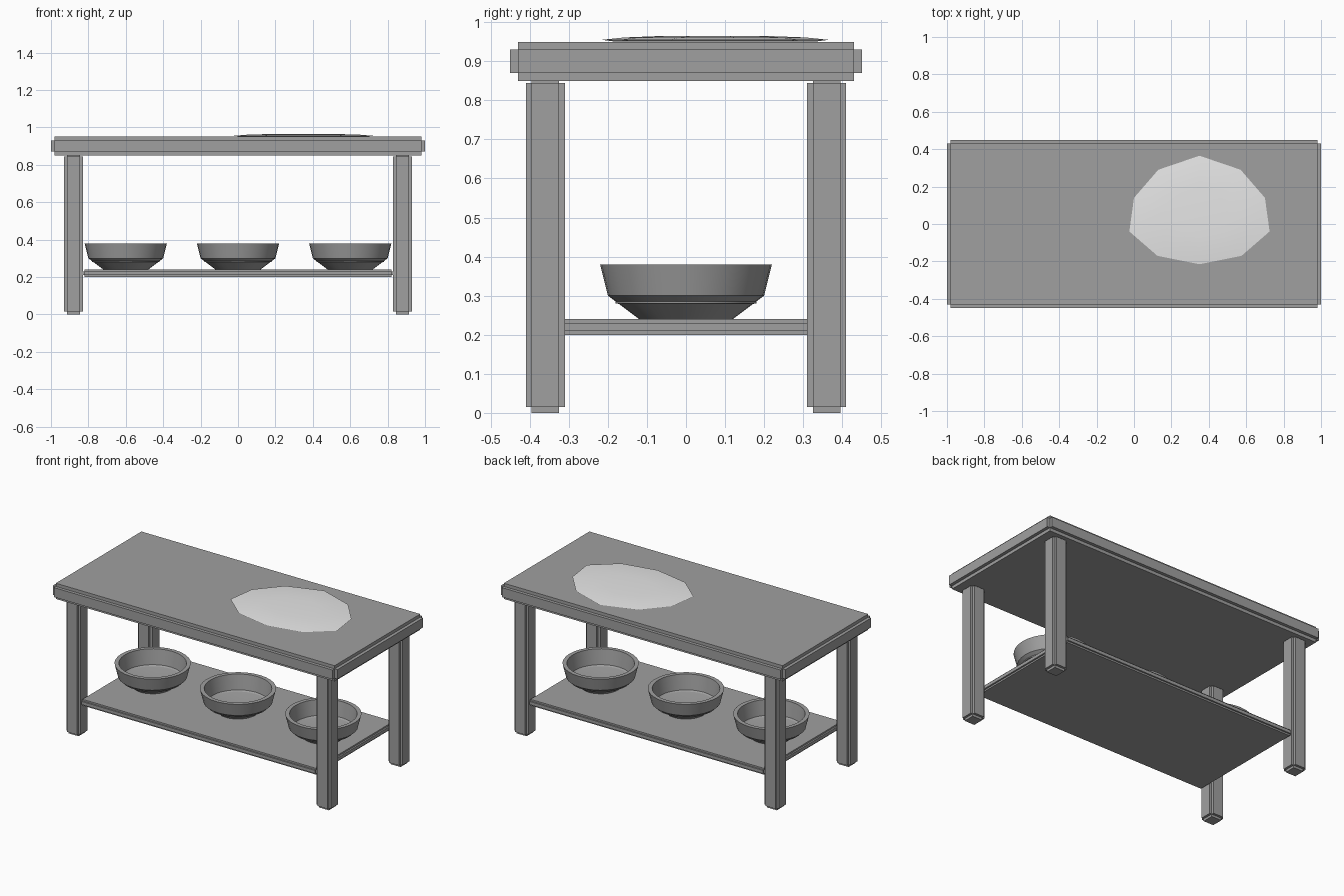
import bpy
import bmesh
from math import cos, sin, pi
from mathutils import Vector

cube = bpy.data.objects.get("Cube")
if cube:
    bpy.data.objects.remove(cube, do_unlink=True)


def make_material(name, value):
    mat = bpy.data.materials.new(name)
    mat.use_nodes = True
    color = (value, value, value, 1)
    mat.diffuse_color = color
    mat.node_tree.nodes["Principled BSDF"].inputs["Base Color"].default_value = color
    return mat


grey = make_material("mid grey", 0.35)
pale = make_material("pale dough", 0.8)


def finish(name, bm, mat, smooth=False):
    bmesh.ops.recalc_face_normals(bm, faces=bm.faces)
    mesh = bpy.data.meshes.new(name)
    bm.to_mesh(mesh)
    bm.free()
    mesh.materials.append(mat)
    obj = bpy.data.objects.new(name, mesh)
    bpy.context.collection.objects.link(obj)
    if smooth:
        bpy.ops.object.select_all(action='DESELECT')
        obj.select_set(True)
        bpy.context.view_layer.objects.active = obj
        bpy.ops.object.shade_smooth_by_angle(angle=pi / 5)
    return obj


def stepped_box(name, center, size, step):
    """Box with notched edges: three boxes, each full length along one axis."""
    bm = bmesh.new()
    for axis in range(3):
        dims = Vector(size) - Vector((2 * step,) * 3)
        dims[axis] = size[axis]
        verts = bmesh.ops.create_cube(bm, size=1)["verts"]
        bmesh.ops.scale(bm, vec=dims, verts=verts)
        bmesh.ops.translate(bm, vec=center, verts=verts)
    return finish(name, bm, grey)


# Table top, shelf and legs
stepped_box("table_top", (0, 0, 0.9), (2, 0.9, 0.1), 0.02)
stepped_box("shelf", (0, 0, 0.22), (1.66, 0.8, 0.04), 0.01)
for side, sx in (("left", 1), ("right", -1)):
    for end, sy in (("front", -1), ("back", 1)):
        stepped_box(f"{end}_{side}_leg", (0.88 * sx, 0.36 * sy, 0.43),
                    (0.1, 0.1, 0.86), 0.015)


# Bowls: a profile of radius and height, turned around the upright axis
def bowl(name, x):
    profile = [(0, 0.24), (0.12, 0.24), (0.2, 0.3), (0.22, 0.38),
               (0.195, 0.38), (0.18, 0.28), (0.03, 0.262), (0, 0.262)]
    bm = bmesh.new()
    verts = [bm.verts.new((r, 0, z)) for r, z in profile]
    edges = [bm.edges.new(pair) for pair in zip(verts, verts[1:])]
    bmesh.ops.spin(bm, geom=verts + edges, axis=(0, 0, 1), cent=(0, 0, 0),
                   angle=2 * pi, steps=32)
    bmesh.ops.remove_doubles(bm, verts=bm.verts, dist=0.0005)
    bmesh.ops.translate(bm, vec=(x, 0, 0), verts=bm.verts)
    finish(name, bm, grey, smooth=True)


for label, x in (("right", -0.6), ("middle", 0), ("left", 0.6)):
    bowl(f"{label}_bowl", x)

# Rolled dough: a thin lens with a ten-sided outline, mirrored left to right
half = [(0, 0.295), (0.22, 0.22), (0.35, 0.07), (0.375, -0.11),
        (0.225, -0.24), (0, -0.285)]
outline = half + [(-x, y) for x, y in half[-2:0:-1]]
bm = bmesh.new()
rings = []
for scale, z in ((1, 0.955), (0.8, 0.961), (0.45, 0.965)):
    rings.append([bm.verts.new((0.35 + x * scale, 0.07 + y * scale, z))
                  for x, y in outline])
count = len(outline)
for outer, inner in zip(rings, rings[1:]):
    for i in range(count):
        j = (i + 1) % count
        bm.faces.new((outer[i], outer[j], inner[j], inner[i]))
bm.faces.new(rings[-1])
base = [bm.verts.new((0.35 + x * 0.9, 0.07 + y * 0.9, 0.951)) for x, y in outline]
for i in range(count):
    j = (i + 1) % count
    bm.faces.new((base[i], base[j], rings[0][j], rings[0][i]))
bm.faces.new(base)
finish("rolled_dough", bm, pale, smooth=True)
